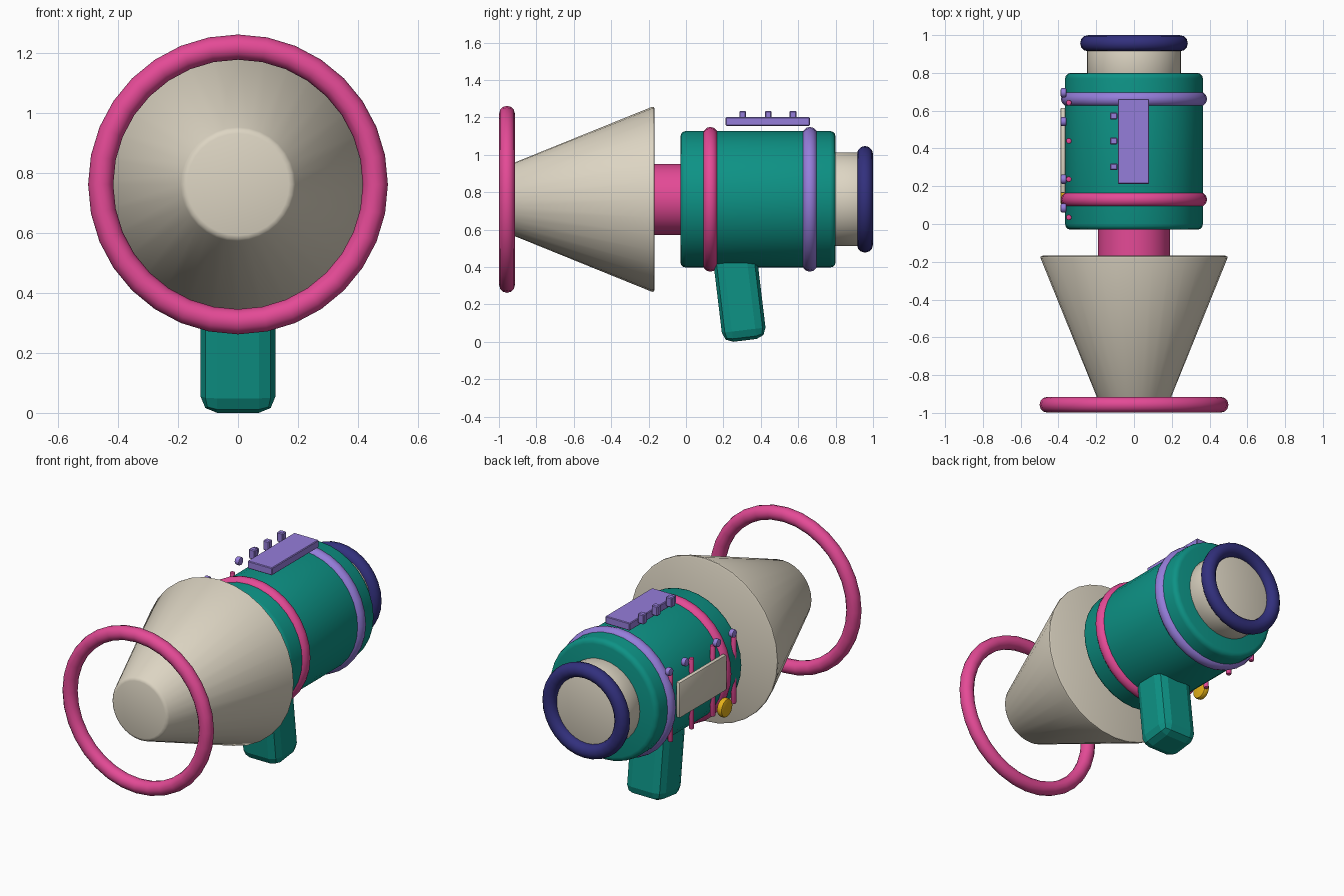
import bpy, math

if "Cube" in bpy.data.objects:
    bpy.data.objects.remove(bpy.data.objects["Cube"])

AXIS_Z = 0.762  # height of the barrel axis


def material(name, r, g, b):
    lin = lambda c: (c / 255 / 12.92) if c <= 10 else ((c / 255 + 0.055) / 1.055) ** 2.4
    m = bpy.data.materials.new(name)
    m.diffuse_color = (lin(r), lin(g), lin(b), 1)
    m.use_nodes = True
    m.node_tree.nodes["Principled BSDF"].inputs["Base Color"].default_value = m.diffuse_color
    return m


TEAL = material("teal", 13, 146, 133)
BEIGE = material("beige", 221, 213, 195)
PINK = material("pink", 228, 74, 150)
LAVENDER = material("lavender", 149, 125, 218)
NAVY = material("navy", 50, 48, 125)
GOLD = material("gold", 230, 178, 25)


def finish(name, mat, bevel=0, segments=2, smooth=True):
    """Name, colour, bevel and shade the active object."""
    ob = bpy.context.object
    ob.name = name
    ob.data.materials.append(mat)
    bpy.ops.object.transform_apply(location=False, rotation=True, scale=True)
    if bevel:
        mod = ob.modifiers.new("bevel", 'BEVEL')
        mod.width, mod.segments = bevel, segments
        mod.limit_method, mod.angle_limit = 'ANGLE', math.radians(40)
        bpy.ops.object.modifier_apply(modifier="bevel")
    if smooth:
        bpy.ops.object.shade_smooth_by_angle(angle=math.radians(35))
    return ob


def tube(name, mat, y_front, y_back, r_front, r_back, bevel=0, segments=2):
    """Round part along the barrel axis."""
    bpy.ops.mesh.primitive_cone_add(
        vertices=32, radius1=r_back, radius2=r_front, depth=y_back - y_front,
        location=(0, (y_front + y_back) / 2, AXIS_Z), rotation=(math.pi / 2, 0, 0))
    return finish(name, mat, bevel, segments)


def ring(name, mat, y, outer, minor):
    """Ring around the barrel axis."""
    bpy.ops.mesh.primitive_torus_add(
        major_segments=32, minor_segments=12, major_radius=outer - minor, minor_radius=minor,
        location=(0, y, AXIS_Z), rotation=(math.pi / 2, 0, 0))
    return finish(name, mat)


def box(name, mat, center, size, bevel=0, segments=2, tilt=0, smooth=True):
    bpy.ops.mesh.primitive_cube_add(size=1, location=center, rotation=(tilt, 0, 0))
    bpy.context.object.scale = size
    return finish(name, mat, bevel, segments, smooth)


# Barrel, neck and nozzle
tube("body", TEAL, -0.03, 0.80, 0.365, 0.365, 0.03, 3)
tube("neck", PINK, -0.20, 0.0, 0.19, 0.19)
tube("nozzle_cone", BEIGE, -0.945, -0.168, 0.185, 0.5, 0.015)
tube("rear_cap", BEIGE, 0.78, 0.955, 0.25, 0.25, 0.015)

# Rings
ring("muzzle_ring", PINK, -0.957, 0.5, 0.042)
ring("front_band", PINK, 0.13, 0.387, 0.04)
ring("rear_band", LAVENDER, 0.662, 0.387, 0.04)
ring("rear_ring", NAVY, 0.957, 0.285, 0.043)

# Tilted grip
box("grip", TEAL, (0, 0.285, 0.256), (0.25, 0.235, 0.5), 0.055, 2, tilt=0.12, smooth=False)

# Top plate with side tabs
box("top_plate", LAVENDER, (-0.003, 0.437, 1.178), (0.165, 0.45, 0.046), 0.004, 1)
for i, y in enumerate((0.303, 0.44, 0.572)):
    box(f"top_tab_{i}", LAVENDER, (-0.108, y, 1.205), (0.04, 0.036, 0.06), 0.005, 1)

# Left side panel
box("side_panel", BEIGE, (-0.376, 0.39, 0.795), (0.026, 0.45, 0.215), 0.006, 2)

# Pink rods beside the panel
for i, y in enumerate((0.035, 0.237, 0.44, 0.642)):
    bpy.ops.mesh.primitive_cylinder_add(vertices=12, radius=0.015, depth=0.43,
                                        location=(-0.345, y, AXIS_Z))
    finish(f"side_rod_{i}", PINK, 0.005, 2)

# Lavender knobs above the panel
for i, y in enumerate((0.085, 0.237, 0.542, 0.695)):
    bpy.ops.mesh.primitive_cylinder_add(vertices=12, radius=0.024, depth=0.03,
                                        location=(-0.373, y, 0.998),
                                        rotation=(0, math.pi / 2, 0))
    finish(f"side_knob_{i}", LAVENDER, 0.006, 2)

# Gold button below the panel
bpy.ops.mesh.primitive_cylinder_add(vertices=20, radius=0.055, depth=0.036,
                                    location=(-0.372, 0.16, 0.575),
                                    rotation=(0, math.pi / 2, 0))
finish("side_button", GOLD, 0.01, 2)
